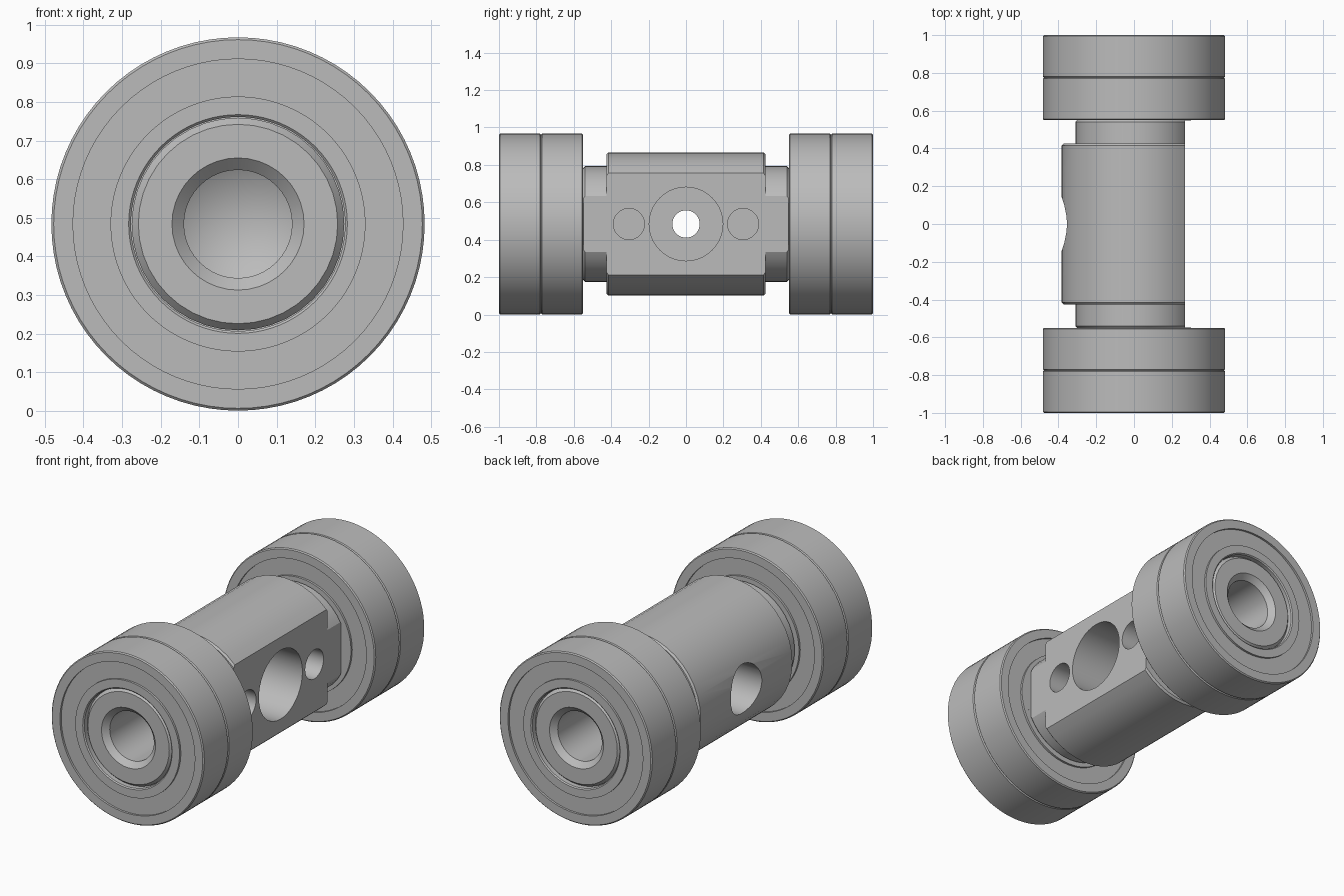
import bpy, bmesh, math
from mathutils import Matrix

cube = bpy.data.objects.get("Cube")
if cube:
    bpy.data.objects.remove(cube, do_unlink=True)

AXIS_Z = 0.484

steel = bpy.data.materials.new("grey_steel")
steel.use_nodes = True
GREY = (0.5, 0.5, 0.5, 1)
steel.diffuse_color = GREY
steel.node_tree.nodes["Principled BSDF"].inputs["Base Color"].default_value = GREY


def add_object(name, bm):
    bmesh.ops.recalc_face_normals(bm, faces=bm.faces)
    mesh = bpy.data.meshes.new(name)
    bm.to_mesh(mesh)
    bm.free()
    mesh.materials.append(steel)
    obj = bpy.data.objects.new(name, mesh)
    bpy.context.collection.objects.link(obj)
    return obj


def lathe(name, profile, sides, closed=False):
    """Spin (radius, y) points around the long axis; radius 0 makes a pole."""
    bm = bmesh.new()
    rings = []
    for r, y in profile:
        count = sides if r > 0 else 1
        rings.append([bm.verts.new((r * math.sin(math.tau * i / sides), y,
                                    AXIS_Z + r * math.cos(math.tau * i / sides)))
                      for i in range(count)])
    pairs = list(zip(rings, rings[1:]))
    if closed:
        pairs.append((rings[-1], rings[0]))
    for a, b in pairs:
        for i in range(sides):
            j = (i + 1) % sides
            quad = [a[i % len(a)], a[j % len(a)], b[j % len(b)], b[i % len(b)]]
            bm.faces.new(list(dict.fromkeys(quad)))
    return add_object(name, bm)


def cross_drill(name, radius, x0, x1, y=0, sides=40):
    """Cylinder along x used as a cutter."""
    bm = bmesh.new()
    place = (Matrix.Translation(((x0 + x1) / 2, y, AXIS_Z))
             @ Matrix.Rotation(math.pi / 2, 4, 'Y'))
    bmesh.ops.create_cone(bm, cap_ends=True, segments=sides, radius1=radius,
                          radius2=radius, depth=abs(x1 - x0), matrix=place)
    return add_object(name, bm)


def cut(target, cutter):
    mod = target.modifiers.new("cut", 'BOOLEAN')
    mod.operation = 'DIFFERENCE'
    mod.solver = 'EXACT'
    mod.object = cutter
    bpy.context.view_layer.objects.active = target
    bpy.ops.object.modifier_apply(modifier=mod.name)
    bpy.data.objects.remove(cutter, do_unlink=True)


def smooth(obj):
    bpy.ops.object.select_all(action='DESELECT')
    obj.select_set(True)
    bpy.context.view_layer.objects.active = obj
    bpy.ops.object.shade_smooth_by_angle(angle=math.radians(25))


# Stepped shaft with a conical-ended bore in each end
half = [(0, 0.45), (0.14, 0.53), (0.14, 0.96), (0.171, 0.99), (0.258, 0.99),
        (0.275, 0.97), (0.275, 0.55), (0.30, 0.55), (0.31, 0.54), (0.31, 0.425),
        (0.373, 0.425), (0.383, 0.415)]
shaft = lathe("shaft", half + [(r, -y) for r, y in reversed(half)], 40)

# Long flat along the left side
bm = bmesh.new()
bmesh.ops.create_cube(bm, size=1, matrix=Matrix.Translation((0.42, 0, AXIS_Z))
                      @ Matrix.Diagonal((0.3, 1.096, 1, 1)))
cut(shaft, add_object("flat_cutter", bm))

# Stepped cross hole and two blind side holes
cut(shaft, cross_drill("wide_bore_cutter", 0.197, 0.4, -0.12))
cut(shaft, cross_drill("rear_bore_cutter", 0.14, -0.17, -0.5))
cut(shaft, cross_drill("through_hole_cutter", 0.073, 0.1, -0.3))
for y in (-0.305, 0.305):
    cut(shaft, cross_drill("pin_hole_cutter", 0.083, 0.4, 0.0, y))
smooth(shaft)

# Two ball bearings on each end, with recessed shields on both faces
WIDTH = 0.225
H, B, RECESS = WIDTH / 2, 0.006, 0.012
face = [(0.277, H - B), (0.277 + B, H), (0.33, H), (0.33, H - RECESS),
        (0.427, H - RECESS), (0.427, H), (0.483 - B, H), (0.483, H - B)]
ring = face + [(r, -y) for r, y in reversed(face)]
for end, sign in (("front", -1), ("back", 1)):
    for place, centre in (("inner", 0.55 + H), ("outer", 1 - H)):
        bearing = lathe(f"{end}_{place}_bearing",
                        [(r, y + sign * centre) for r, y in ring], 80, closed=True)
        smooth(bearing)
